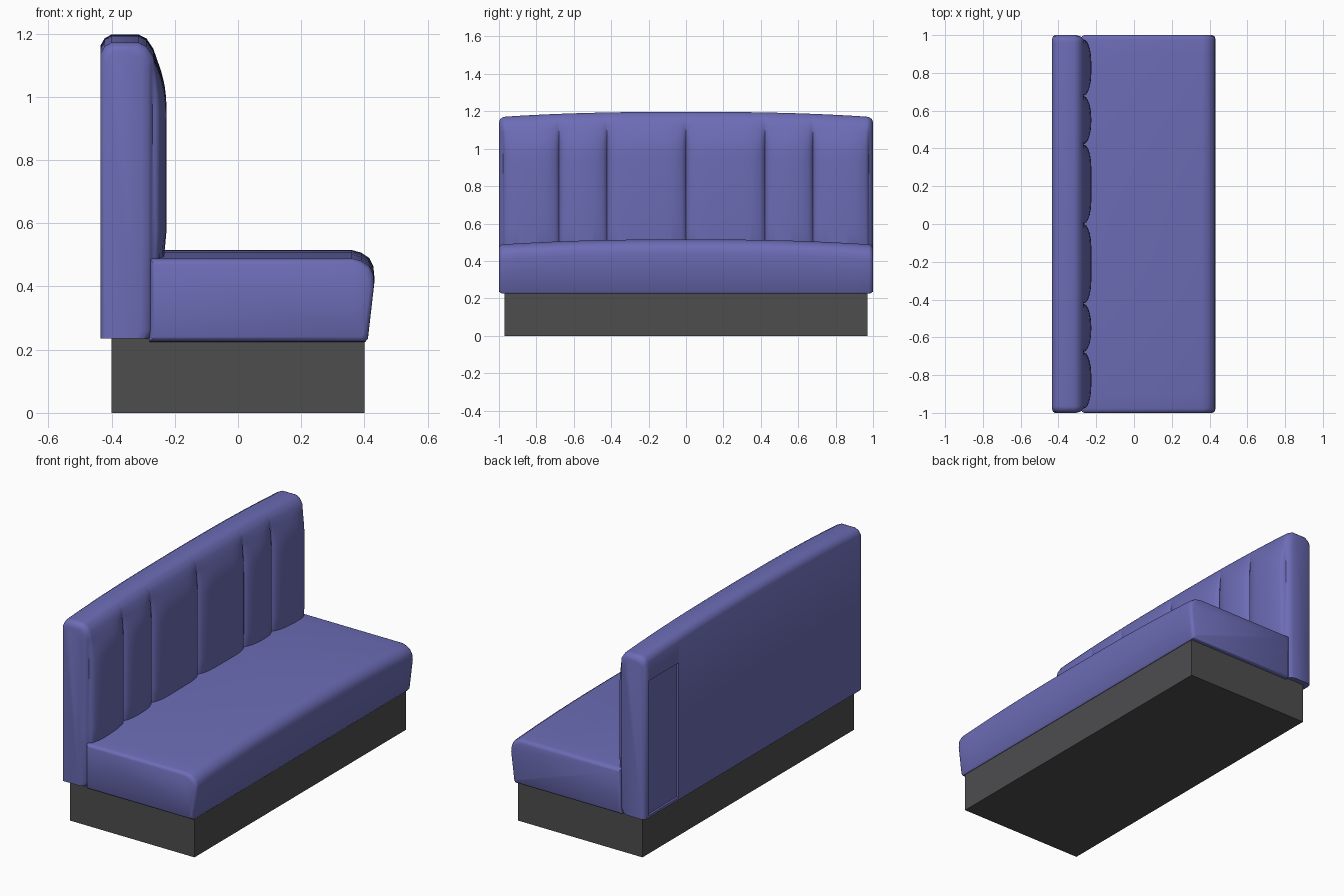
import bpy, bmesh, math

if "Cube" in bpy.data.objects:
    bpy.data.objects.remove(bpy.data.objects["Cube"], do_unlink=True)


def material(name, rgb):
    m = bpy.data.materials.new(name)
    m.use_nodes = True
    color = (*rgb, 1.0)
    m.diffuse_color = color
    m.node_tree.nodes["Principled BSDF"].inputs["Base Color"].default_value = color
    return m


fabric = material("violet upholstery", (0.15, 0.15, 0.47))
plinth = material("dark plinth", (0.075, 0.075, 0.078))


def finish(name, bm, mat, angle=None):
    bmesh.ops.recalc_face_normals(bm, faces=bm.faces)
    mesh = bpy.data.meshes.new(name)
    bm.to_mesh(mesh)
    bm.free()
    mesh.materials.append(mat)
    obj = bpy.data.objects.new(name, mesh)
    bpy.context.collection.objects.link(obj)
    if angle:
        activate(obj)
        bpy.ops.object.shade_smooth_by_angle(angle=math.radians(angle))
    return obj


def activate(obj):
    bpy.ops.object.select_all(action="DESELECT")
    obj.select_set(True)
    bpy.context.view_layer.objects.active = obj


def box(name, low, high, mat):
    bm = bmesh.new()
    bmesh.ops.create_cube(bm, size=1)
    for v in bm.verts:
        v.co = [a + (b - a) * (c + 0.5) for a, b, c in zip(low, high, v.co)]
    return finish(name, bm, mat)


def loft(name, section, rows, mat, angle):
    """Join closed x-z sections placed along y, with flat end caps."""
    bm = bmesh.new()
    rings = [[bm.verts.new((x, y, z)) for x, z in section(y)] for y in rows]
    n = len(rings[0])
    for a, b in zip(rings, rings[1:]):
        for i in range(n):
            j = (i + 1) % n
            bm.faces.new((a[i], a[j], b[j], b[i]))
    bm.faces.new(rings[0])
    bm.faces.new(rings[-1])
    return finish(name, bm, mat, angle)


def crown(y):
    return -0.028 * abs(y) ** 2.5


def end_round(y, start):
    """0 along the length, rising to 1 at the very ends."""
    t = max(0, (abs(y) - start) / (1 - start))
    return 1 - math.sqrt(max(0, 1 - t * t))


# Plinth
box("base", (-0.4, -0.97, 0), (0.4, 0.97, 0.235), plinth)


# Seat cushion with a slanted front and crowned top
def seat_section(y):
    e = 0.016 * end_round(y, 0.975)
    top = 0.515 + crown(y) - e
    return [(-0.28 + e, 0.225 + e), (-0.28 + e, top), (0.36, top),
            (0.39 - e, top - 0.008), (0.415 - e, top - 0.025),
            (0.428 - e, top - 0.05), (0.431 - e, top - 0.08),
            (0.411 - e, 0.235 + e), (0.403 - e, 0.225 + e)]


ends = [0.975, 0.985, 0.994, 1.0]
half = [0.15 * i for i in range(1, 7)] + ends
loft("seat", seat_section, [-y for y in reversed(half)] + [0] + half, fabric, 40)

# Backrest with padded vertical channels
seams = [0, 0.422, 0.678, 0.978]
pad = 0.12


def bulge(y):
    d = min(abs(abs(y) - s) for s in seams)
    if abs(y) >= seams[-1]:
        return 0
    return math.sqrt(1 - (1 - min(d / pad, 1)) ** 2)


def back_section(y):
    e = end_round(y, 0.965)
    top = 1.197 + crown(y) - 0.028 * e
    rear, front = -0.435 + 0.015 * e, -0.268 - 0.038 * e
    depth = 0.042 * bulge(y)
    pts = [(rear, 0.235), (rear, top - 0.035), (rear + 0.013, top - 0.012),
           (rear + 0.035, top), (-0.315 - 0.01 * e, top),
           (-0.29 - 0.02 * e, top - 0.012)]
    for drop, amount in ((0.045, 0), (0.08, 0.3), (0.12, 0.62), (0.16, 0.85),
                         (0.2, 0.97), (0.25, 1), (0.6, 1)):
        pts.append((front + depth * amount, top - drop))
    return pts + [(front + depth * 0.3, 0.26), (front - 0.015, 0.235)]


half = set(ends) | {0.965}
for s in seams:
    for d in (0, 0.008, 0.024, 0.05, 0.08, 0.12):
        half |= {round(y, 3) for y in (s - d, s + d) if 0 <= y <= seams[-1]}
rows = sorted(half | {-y for y in half})
backrest = loft("backrest", back_section, rows, fabric, 42)

# Shallow recessed panel on the rear
cutter = box("panel_cutter", (-0.6, 0.69, 0.25), (-0.423, 0.963, 1.03), fabric)
cutter.hide_render = True
activate(backrest)
cut = backrest.modifiers.new("rear_recess", "BOOLEAN")
cut.operation = "DIFFERENCE"
cut.solver = "EXACT"
cut.object = cutter
bpy.ops.object.modifier_move_to_index(modifier=cut.name, index=0)
bpy.ops.object.modifier_apply(modifier=cut.name)
bpy.data.objects.remove(cutter, do_unlink=True)
